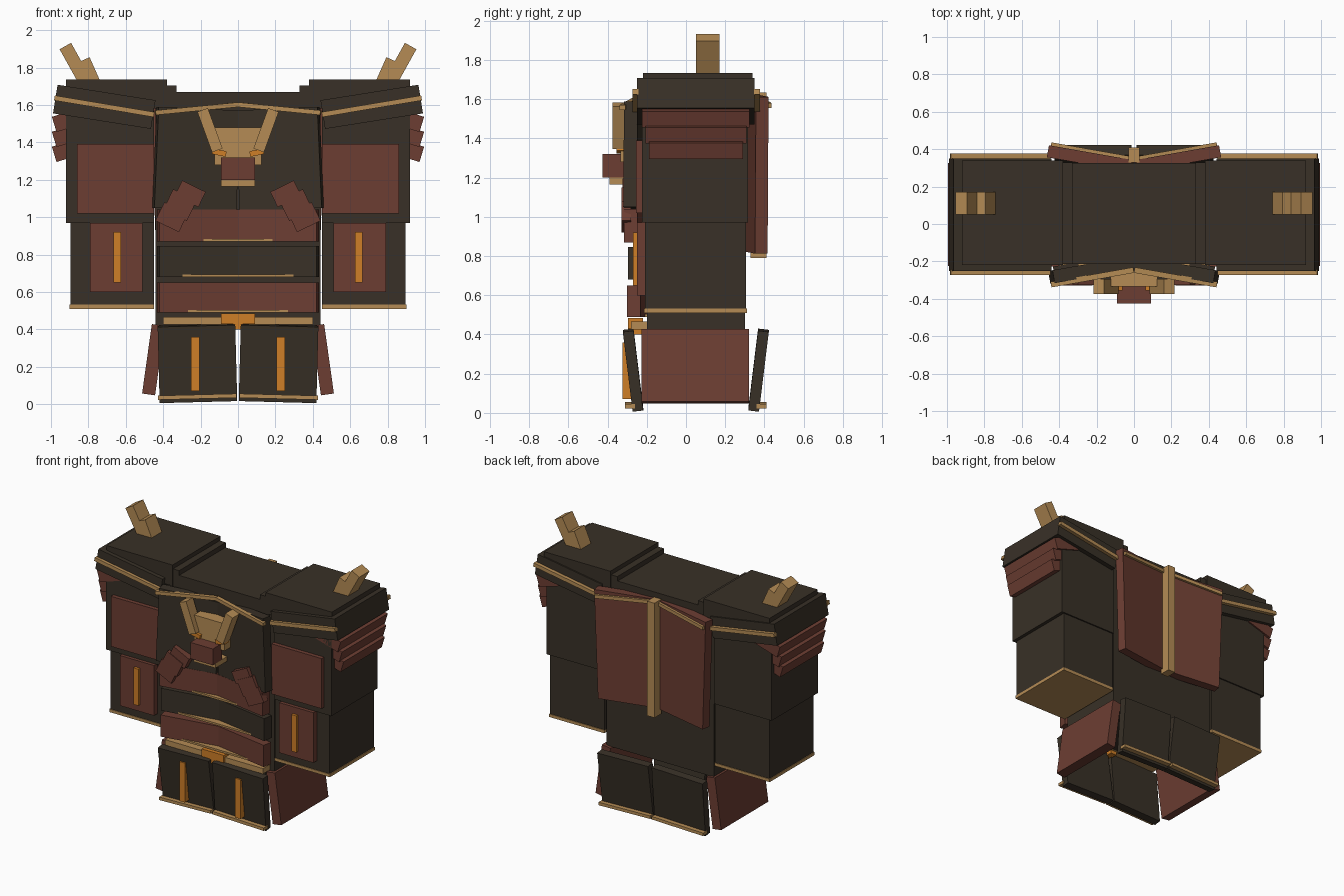
import bpy, bmesh
from math import radians
from mathutils import Matrix, Vector, Euler

old = bpy.data.objects.get("Cube")
if old:
    bpy.data.objects.remove(old, do_unlink=True)


def material(name, rgb):
    m = bpy.data.materials.new(name)
    m.use_nodes = True
    m.diffuse_color = (*rgb, 1)
    bsdf = m.node_tree.nodes["Principled BSDF"]
    bsdf.inputs["Base Color"].default_value = (*rgb, 1)
    bsdf.inputs["Roughness"].default_value = 0.8
    return m


DARK = material("dark leather", (0.04, 0.03, 0.02))
RED = material("maroon lacquer", (0.15, 0.047, 0.032))
GOLD = material("antique gold", (0.46, 0.26, 0.09))
ORANGE = material("amber", (0.62, 0.21, 0.02))


def box(name, mat, x, y, z, rot=(0, 0, 0), pair=True):
    """Box from ranges, turned about its centre (degrees), mirrored left/right if paired."""
    centre = Vector([sum(r) / 2 for r in (x, y, z)])
    size = [r[1] - r[0] for r in (x, y, z)]
    turn = Euler([radians(a) for a in rot]).to_matrix().to_4x4()
    bm = bmesh.new()
    bmesh.ops.create_cube(bm, size=1)
    bm.transform(Matrix.Translation(centre) @ turn @ Matrix.Diagonal((*size, 1)))
    mesh = bpy.data.meshes.new(name)
    bm.to_mesh(mesh)
    bm.free()
    mesh.materials.append(mat)
    ob = bpy.data.objects.new(name, mesh)
    bpy.context.collection.objects.link(ob)
    if pair:
        ob.modifiers.new("left_right", "MIRROR").use_mirror_merge = False
    return ob


def block(name, mat, c, s, rot=(0, 0, 0), pair=True):
    """Box from centre and size."""
    return box(name, mat, *[(a - b / 2, a + b / 2) for a, b in zip(c, s)], rot, pair)


# Torso core and neck plate
box("torso", DARK, (-.44, .44), (-.2, .3), (.42, 1.6), pair=False)
box("collar_plate", DARK, (-.4, .4), (-.215, .325), (1.55, 1.67), pair=False)

# Arms with front plates
box("upper_arm", DARK, (.45, .92), (-.225, .315), (.97, 1.62))
box("lower_arm", DARK, (.45, .895), (-.21, .305), (.53, .98))
box("cuff_trim", GOLD, (.45, .9), (-.215, .31), (.51, .532))
box("upper_arm_plate", RED, (.45, .86), (-.255, -.22), (1.02, 1.39))
box("lower_arm_plate", RED, (.51, .79), (-.25, -.2), (.6, .97))
box("lower_arm_stripe", ORANGE, (.625, .665), (-.27, -.24), (.65, .92))

# Shoulder guards
box("shoulder_top", DARK, (.38, .92), (-.22, .34), (1.58, 1.735))
box("shoulder_step", DARK, (.33, .45), (-.215, .33), (1.58, 1.705))
block("shoulder_pad", DARK, (.715, .05, 1.59), (.53, .6, .155), (0, -9, 0))
for side, y in (("front", -.258), ("back", .362)):
    block(f"shoulder_trim_{side}", GOLD, (.715, y, 1.593), (.54, .03, .027), (0, -9.5, 0))
for i in range(3):
    block(f"shoulder_slat_{i + 1}", RED, (.887, .05, 1.525 - .08 * i),
          (.2, .55 - .035 * i, .085), (0, 17, 0))
block("shoulder_horn", GOLD, (.865, .11, 1.81), (.07, .12, .24), (0, 29, 0))
block("shoulder_horn_short", GOLD, (.79, .11, 1.78), (.055, .12, .14), (0, 24, 0))

# Chest, two halves set in a shallow V
V = -10
box("chest_plate", DARK, (0, .445), (-.28, -.21), (1.04, 1.58), (0, -2.5, V))
block("chest_trim", GOLD, (.222, -.285, 1.58), (.45, .03, .025), (0, 5.5, V))

# Waist bands with gold bars lying in the V
for name, mat, lo, hi, y in (("upper", RED, .87, 1.04, -.28), ("middle", DARK, .68, .845, -.26),
                             ("lower", RED, .49, .65, -.265)):
    box(f"waist_band_{name}", mat, (0, .43), (y, y + .07), (lo, hi), (0, 0, V))
    box(f"waist_bar_{name}", GOLD, (-.3, .3), (-.275, -.2), (lo, lo + .014), pair=False)
box("belt", GOLD, (-.4, .4), (-.28, -.2), (.425, .465), pair=False)
box("buckle", ORANGE, (-.09, .09), (-.295, -.22), (.43, .485), pair=False)
box("buckle_tip", ORANGE, (-.025, .025), (-.295, -.22), (.4, .44), pair=False)

# Chest emblem
box("emblem_back", GOLD, (-.125, .125), (-.335, -.22), (1.28, 1.48), pair=False)
box("emblem_face", RED, (-.092, .092), (-.425, -.32), (1.2, 1.32), pair=False)
box("emblem_chin", GOLD, (-.09, .09), (-.39, -.24), (1.165, 1.2), pair=False)
block("emblem_horn", GOLD, (.15, -.335, 1.465), (.06, .08, .23), (0, 20, 0))
block("emblem_brow", ORANGE, (.1, -.33, 1.345), (.075, .05, .03), (0, -12, 0))

# Claw plates stepping down the ribs
for i, (x, y, z, h) in enumerate(((.255, -.3, 1.125, .09), (.31, -.305, 1.065, .12),
                                  (.355, -.305, 1.0, .11))):
    block(f"rib_claw_{i + 1}", RED, (x, y, z), (.14, .05, h), (0, -26, 0))

# Back cape panels, trim and spine
box("back_panel", RED, (0, .45), (.315, .38), (.82, 1.62), (0, 2, -V))
block("back_trim", GOLD, (.222, .385, 1.59), (.45, .025, .025), (0, 5.5, -V))
box("back_spine", GOLD, (-.03, .03), (.33, .41), (.79, 1.635), pair=False)

# Skirt plates, front and back, leaning in at the hem
for side, s in (("front", -1), ("back", 1)):
    block(f"skirt_{side}", DARK, (.217, .05 + s * .32, .218), (.415, .055, .41), (-s * 7, 1.5, 0))
    block(f"skirt_trim_{side}", GOLD, (.217, .05 + s * .335, .04), (.42, .05, .022), (0, 1.5, 0))
box("skirt_stripe", ORANGE, (.205, .25), (-.325, -.26), (.07, .36))
block("skirt_side", RED, (.452, .047, .238), (.07, .55, .375), (0, -8, 0))
